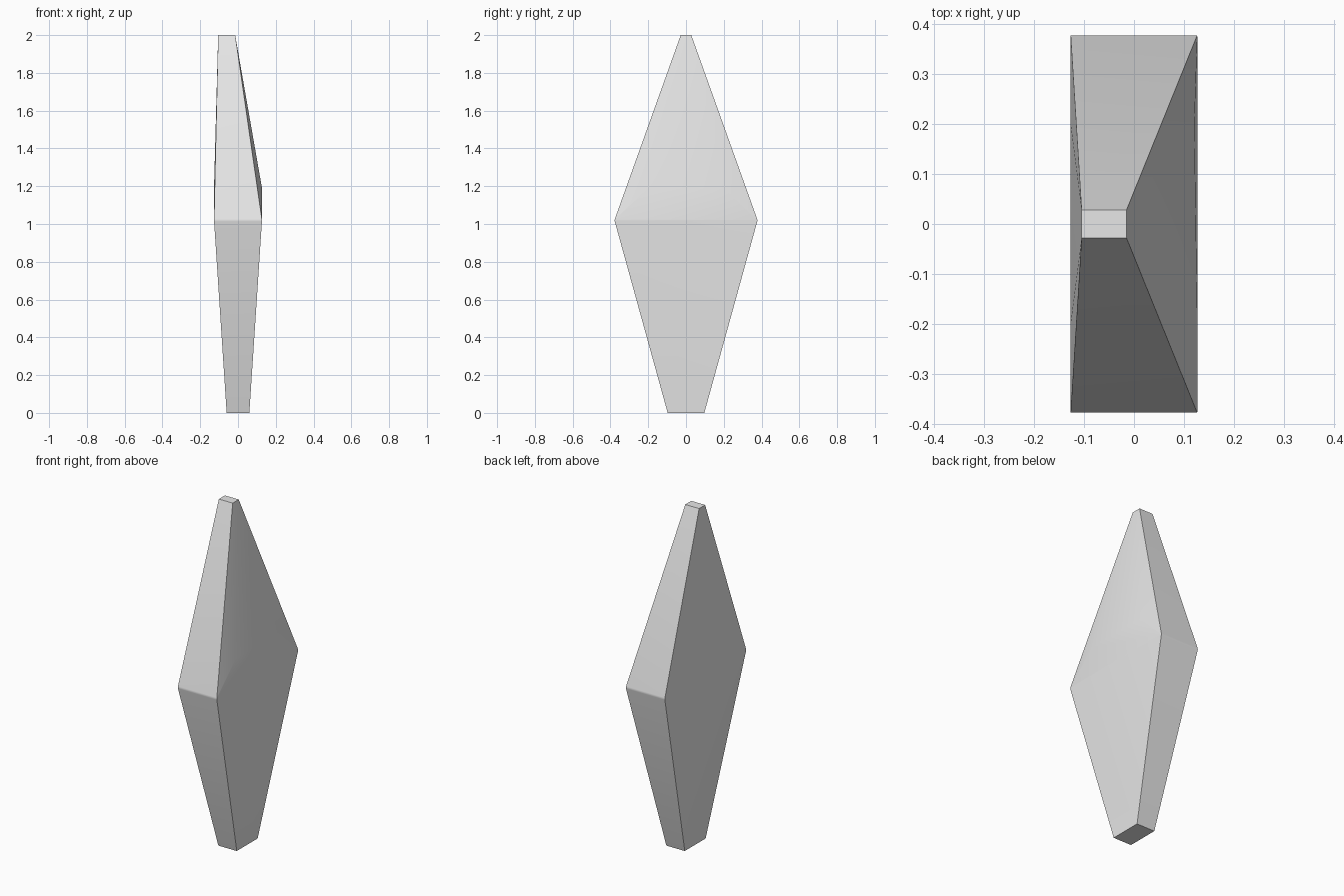
import bpy
import bmesh
import math

cube = bpy.data.objects.get("Cube")
if cube:
    bpy.data.objects.remove(cube, do_unlink=True)

# Single grey material
grey = bpy.data.materials.new("light grey")
grey.use_nodes = True
colour = (0.8, 0.8, 0.8, 1.0)
grey.diffuse_color = colour
grey.node_tree.nodes["Principled BSDF"].inputs["Base Color"].default_value = colour

WAIST = 1.02
SHOULDER = 1.19


def ring(bm, x0, x1, half_depth, z):
    """Four corners of a level rectangle, symmetric front to back."""
    for x in (x0, x1):
        for y in (-half_depth, half_depth):
            bm.verts.new((x, y, z))


bm = bmesh.new()

# Foot, waist and off-centre tip
ring(bm, -0.06, 0.06, 0.097, 0.0)
ring(bm, -0.127, 0.127, 0.379, WAIST)
ring(bm, -0.105, -0.015, 0.028, 2.0)

# Shoulder points that swell the broad sides above the waist
for x, y in ((-0.127, -0.2), (-0.127, 0.2), (0.127, -0.2), (0.121, 0.2)):
    bm.verts.new((x, y, SHOULDER))

# Wrap the points in facets and merge the flat ones
bmesh.ops.convex_hull(bm, input=bm.verts[:])
bmesh.ops.dissolve_limit(bm, angle_limit=math.radians(0.8),
                         verts=bm.verts[:], edges=bm.edges[:])

# Soften the front and back waist edges
waist_edges = [e for e in bm.edges
               if all(abs(v.co.z - WAIST) < 0.001 for v in e.verts)
               and abs(e.verts[0].co.y - e.verts[1].co.y) < 0.001]
bmesh.ops.bevel(bm, geom=waist_edges, offset=0.007, segments=2,
                profile=0.5, affect='EDGES')
bmesh.ops.recalc_face_normals(bm, faces=bm.faces[:])

mesh = bpy.data.meshes.new("tapered_shard")
bm.to_mesh(mesh)
bm.free()
mesh.materials.append(grey)

shard = bpy.data.objects.new("tapered_shard", mesh)
bpy.context.collection.objects.link(shard)

# Smooth shading across shallow folds, sharp main edges
bpy.ops.object.select_all(action='DESELECT')
shard.select_set(True)
bpy.context.view_layer.objects.active = shard
bpy.ops.object.shade_smooth_by_angle(angle=math.radians(20))
